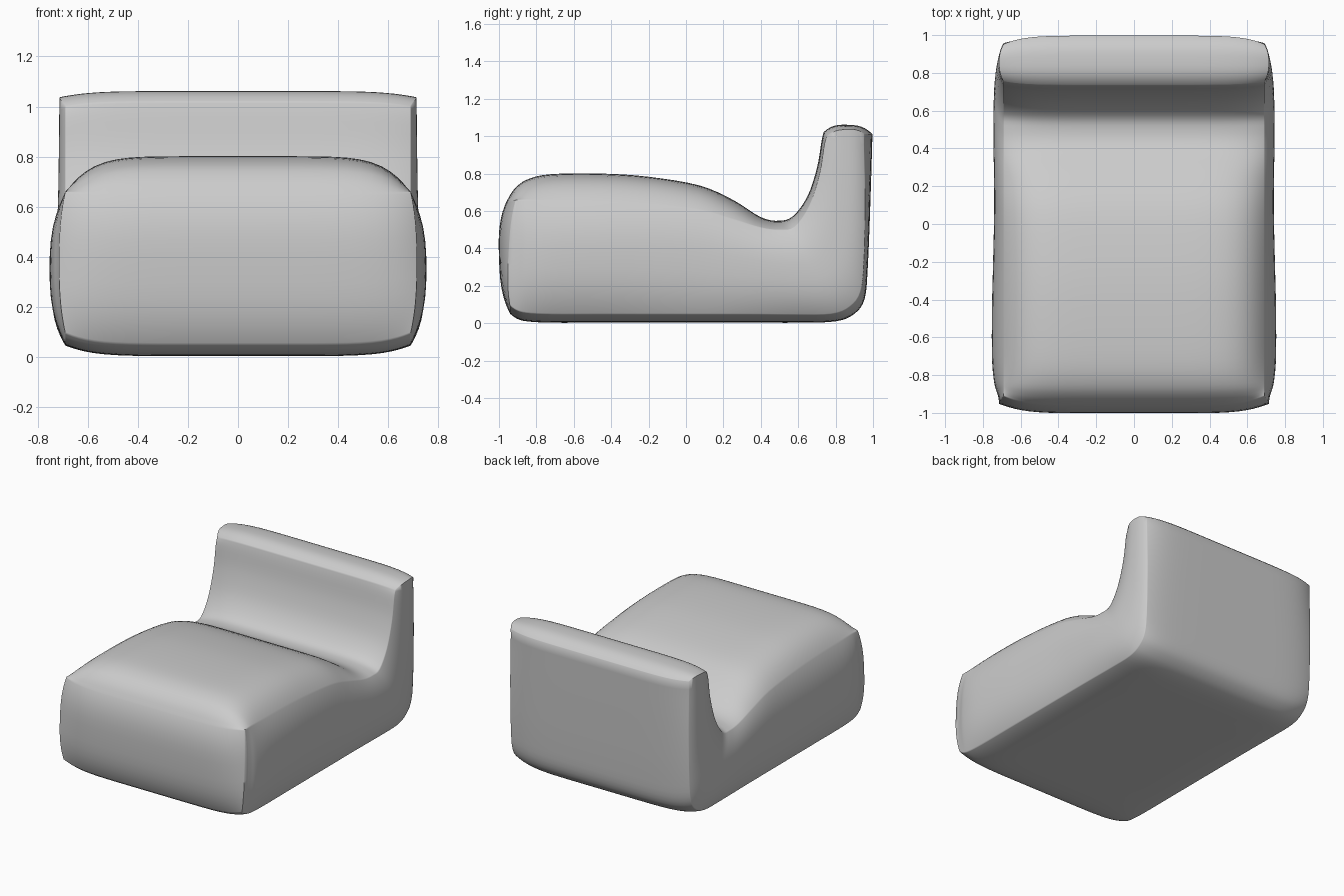
import bpy, bmesh
from math import sin, cos, pi

if "Cube" in bpy.data.objects:
    bpy.data.objects.remove(bpy.data.objects["Cube"])

# Side-view stations running from the front, along the seat and up the backrest:
# upper centre (y, z), lower centre (y, z), upper side seam (y, z), side bulge
STATIONS = [
    (-.960, .650, -.940, .050, -.910, .660, .025),
    (-.920, .715, -.905, .025, -.880, .660, .035),
    (-.850, .768, -.850, .010, -.830, .660, .050),
    (-.720, .797, -.720, .003, -.700, .656, .062),
    (-.450, .800, -.450, .003, -.450, .652, .062),
    (-.200, .783, -.200, .003, -.200, .637, .056),
    (.070, .737, .100, .003, .070, .607, .050),
    (.250, .660, .350, .003, .250, .557, .052),
    (.400, .567, .600, .003, .400, .512, .055),
    (.500, .548, .800, .010, .500, .500, .053),
    (.575, .575, .900, .050, .580, .515, .048),
    (.650, .680, .955, .130, .660, .630, .038),
    (.700, .830, .972, .300, .715, .800, .030),
    (.724, .970, .986, .650, .740, .955, .026),
    (.735, 1.020, .997, 1.010, .755, 1.000, .024),
]
HALF_WIDTH = .69
EDGE_INSET = .045
STEPS, NU, NV = 4, 32, 16


def resample(rows, steps):
    out = []
    for i in range(len(rows) - 1):
        quad = [rows[max(0, min(len(rows) - 1, i + d))] for d in (-1, 0, 1, 2)]
        for s in range(steps):
            t = s / steps
            out.append([.5 * (2 * b + (c - a) * t + (2 * a - 5 * b + 4 * c - d) * t * t
                              + (3 * b - a - 3 * c + d) * t ** 3)
                        for a, b, c, d in zip(*quad)])
    out.append(list(rows[-1]))
    return out


def mix(a, b, t):
    return a + (b - a) * t


rows = resample(STATIONS, STEPS)
NS = len(rows) - 1


def point(i, j, k):
    ty, tz, by, bz, ey, ez, bulge = rows[i]
    u = sin(pi / 2 * (2 * j / NU - 1))
    v = (1 - cos(pi * k / NV)) / 2
    # lower edge is pulled in towards the upper centre to round it
    length = ((ty - by) ** 2 + (tz - bz) ** 2) ** .5
    ly = by + (ty - by) * EDGE_INSET / length
    lz = bz + (tz - bz) * EDGE_INSET / length
    f = abs(u) ** 7
    y = mix(mix(by, ty, v), mix(ly, ey, v), f)
    z = mix(mix(bz, tz, v), mix(lz, ez, v), f)
    h = abs(2 * v - 1)
    x = u * (HALF_WIDTH + bulge * (1 - h ** 2.6))
    # cushioned front face and rounded top of the backrest
    if i == 0:
        y -= mix(.050, .022, f) * (1 - h ** 3)
    if i == NS:
        z += mix(.046, .030, f) * (1 - h ** 3)
    return x, y, z


# Seat and backrest: the outer skin of a box grid bent into the lounge shape
bm = bmesh.new()
verts = {}


def vert(key):
    if key not in verts:
        verts[key] = bm.verts.new(point(*key))
    return verts[key]


size = (NS, NU, NV)
for axis in range(3):
    a, b = [n for n in range(3) if n != axis]
    for end in (0, size[axis]):
        for p in range(size[a]):
            for q in range(size[b]):
                corners = []
                for dp, dq in ((0, 0), (1, 0), (1, 1), (0, 1)):
                    key = [0, 0, 0]
                    key[axis], key[a], key[b] = end, p + dp, q + dq
                    corners.append(vert(tuple(key)))
                bm.faces.new(corners)
bmesh.ops.recalc_face_normals(bm, faces=bm.faces[:])

mesh = bpy.data.meshes.new("lounge_seat")
bm.to_mesh(mesh)
bm.free()
lounge = bpy.data.objects.new("lounge_seat", mesh)
bpy.context.collection.objects.link(lounge)
bpy.context.view_layer.objects.active = lounge
lounge.select_set(True)
bpy.ops.object.shade_smooth_by_angle(angle=1.1)
